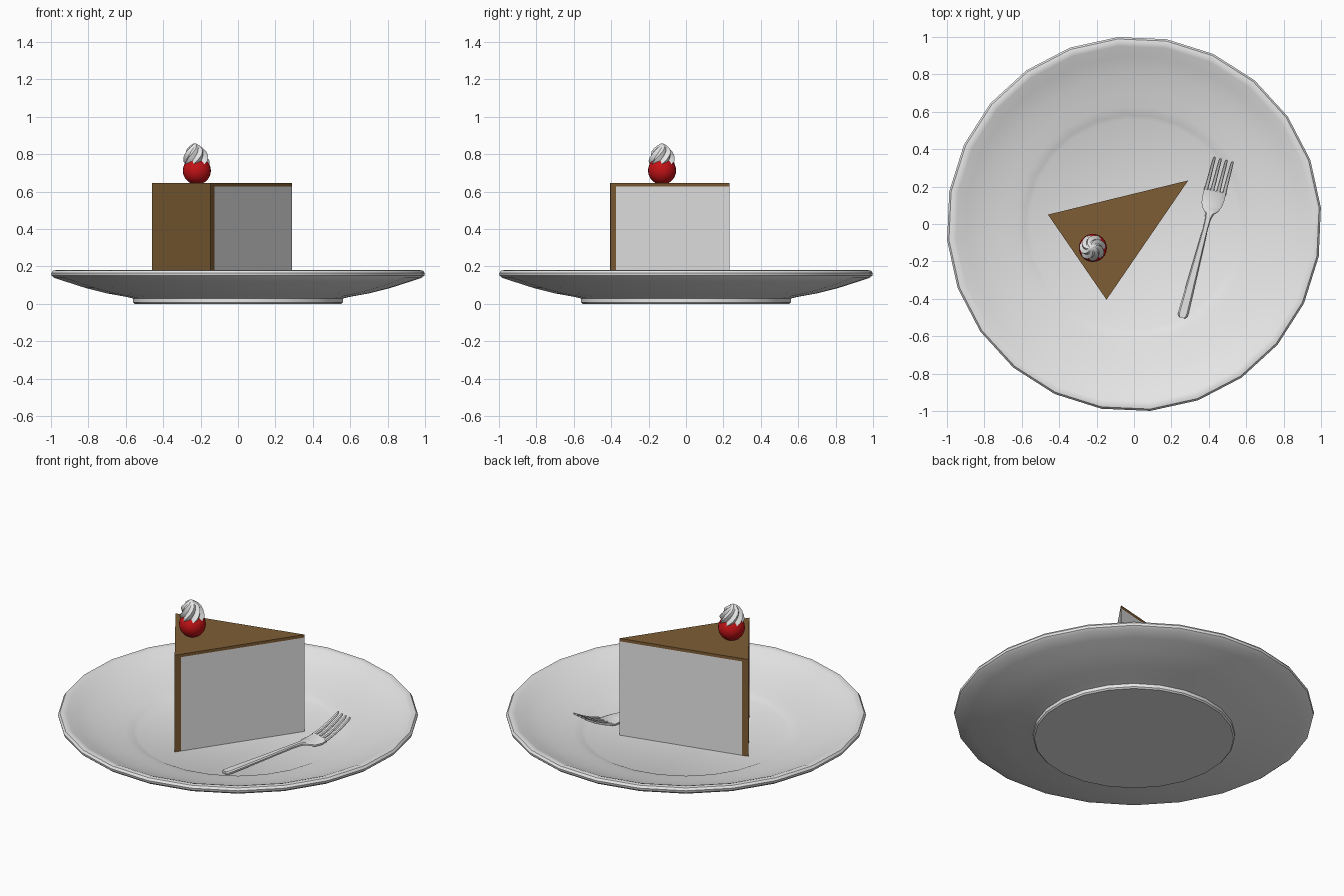
import bpy, bmesh, math
from mathutils import Vector

if "Cube" in bpy.data.objects:
    bpy.data.objects.remove(bpy.data.objects["Cube"])


def material(name, rgb):
    m = bpy.data.materials.new(name)
    m.diffuse_color = (*rgb, 1)
    m.use_nodes = True
    m.node_tree.nodes["Principled BSDF"].inputs["Base Color"].default_value = m.diffuse_color
    return m


WHITE = material("white", (0.8, 0.8, 0.8))
BROWN = material("chocolate brown", (0.21, 0.11, 0.035))
RED = material("cherry red", (0.55, 0.006, 0.008))


def finish(bm, name, mat, angle=None):
    bmesh.ops.recalc_face_normals(bm, faces=bm.faces[:])
    me = bpy.data.meshes.new(name)
    bm.to_mesh(me)
    bm.free()
    me.materials.append(mat)
    if angle:
        me.shade_smooth()
        me.set_sharp_from_angle(angle=math.radians(angle))
    ob = bpy.data.objects.new(name, me)
    bpy.context.collection.objects.link(ob)
    return ob


def skin(bm, rings):
    """Join equal closed rings of points and cap both ends."""
    vs = [[bm.verts.new(p) for p in r] for r in rings]
    n = len(vs[0])
    for a, b in zip(vs, vs[1:]):
        for i in range(n):
            j = (i + 1) % n
            bm.faces.new((a[i], a[j], b[j], b[i]))
    bm.faces.new(vs[0][::-1])
    bm.faces.new(vs[-1])


# Plate: lathed profile with foot, shallow bowl and rounded rim
profile = [(0.555, 0), (0.563, 0.008), (0.563, 0.028), (0.60, 0.037), (0.70, 0.055),
           (0.82, 0.085), (0.92, 0.117), (0.985, 0.138), (1.0, 0.15), (1.003, 0.164),
           (0.993, 0.177), (0.975, 0.18), (0.955, 0.174), (0.90, 0.148), (0.80, 0.115),
           (0.70, 0.089), (0.63, 0.073), (0.585, 0.061), (0.562, 0.05)]
bm = bmesh.new()
angles = [math.radians(5 + 15 * i) for i in range(24)]
skin(bm, [[(r * math.cos(a), r * math.sin(a), z) for a in angles] for r, z in profile])
finish(bm, "plate", WHITE, 35)

# Cake slice: pale sponge with frosting on the top and the outer end
A, B, C = Vector((-0.46, 0.05)), Vector((-0.147, -0.405)), Vector((0.29, 0.233))
A2, B2 = A.lerp(C, 0.05), B.lerp(C, 0.05)
BASE, TOP, ICING = 0.05, 0.645, 0.018


def prism(bm, pts, z0, z1):
    skin(bm, [[(p.x, p.y, z) for p in pts] for z in (z0, z1)])


bm = bmesh.new()
prism(bm, (A2, B2, C), BASE, TOP - ICING)
finish(bm, "sponge", WHITE)
bm = bmesh.new()
prism(bm, (A, B, C), TOP - ICING, TOP)
prism(bm, (A, B, B2, A2), BASE, TOP - ICING)
finish(bm, "frosting", BROWN)

# Cherry
cx, cy = -0.22, -0.128
bm = bmesh.new()
bmesh.ops.create_uvsphere(bm, u_segments=24, v_segments=14, radius=0.075)
bmesh.ops.translate(bm, vec=(cx, cy, 0.712), verts=bm.verts[:])
finish(bm, "cherry", RED, 40)

# Whipped cream: twisted star rings that taper to a leaning tip
bm = bmesh.new()
rings = []
levels = [(0.748, 0.066), (0.762, 0.070), (0.780, 0.067), (0.797, 0.062),
          (0.815, 0.055), (0.832, 0.042), (0.846, 0.025), (0.857, 0.006)]
LOBES = 7
for k, (z, r) in enumerate(levels):
    ring = []
    for i in range(LOBES * 4):
        t = 2 * math.pi * i / (LOBES * 4)
        rr = r * (0.9 + 0.13 * math.cos(LOBES * t))
        a = t + 0.24 * k
        ring.append((cx - 0.0016 * k + rr * math.cos(a), cy + rr * math.sin(a), z))
    rings.append(ring)
skin(bm, rings)
finish(bm, "whipped_cream", WHITE, 40)

# Fork: lengthwise stations are (distance, half width, top height)
origin = Vector((0.26, -0.49))
along = Vector((0.253, 0.967))
across = Vector((0.967, -0.253))


def bar(bm, stations, thick, chamfer):
    """Skin a chamfered bar through (distance, offset, half width, top z)."""
    rings = []
    for d, o, w, z in stations:
        c = origin + along * d
        section = ((-w, -thick), (w, -thick), (w, -thick * 0.4), (w * chamfer, 0),
                   (-w * chamfer, 0), (-w, -thick * 0.4))
        rings.append([(*(c + across * (o + s)), z + h) for s, h in section])
    skin(bm, rings)


bm = bmesh.new()
handle = [(-0.012, 0.016, 0.078), (0.0, 0.026, 0.078), (0.02, 0.028, 0.078),
          (0.25, 0.021, 0.082), (0.48, 0.014, 0.088), (0.54, 0.016, 0.088),
          (0.565, 0.024, 0.086), (0.585, 0.042, 0.082), (0.61, 0.055, 0.077),
          (0.65, 0.060, 0.076), (0.69, 0.060, 0.083)]
bar(bm, [(d, 0, w, z) for d, w, z in handle], 0.016, 0.7)
for i in range(4):
    o = (i - 1.5) * 0.033
    bar(bm, [(0.68, o * 1.02, 0.0105, 0.081), (0.73, o, 0.010, 0.095),
             (0.80, o, 0.009, 0.126), (0.85, o, 0.008, 0.154),
             (0.866, o, 0.004, 0.164)], 0.012, 0.7)
finish(bm, "fork", WHITE, 30)
